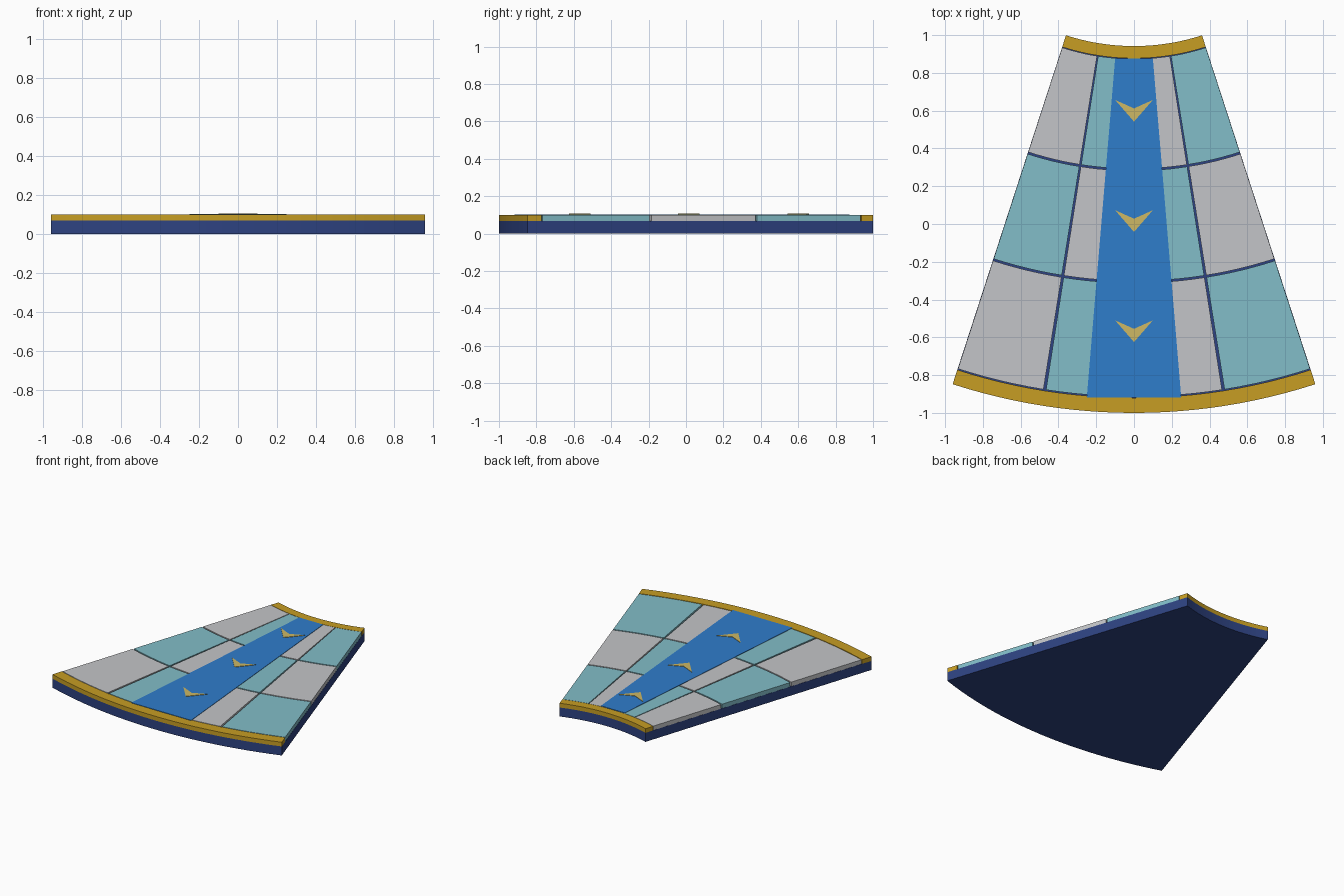
import bpy, bmesh
from math import sin, cos, radians

if "Cube" in bpy.data.objects:
    bpy.data.objects.remove(bpy.data.objects["Cube"])

CY = 2.107                      # centre of the arcs lies behind the piece
R_IN, R_OUT, HALF = 1.165, 3.107, 18.0
TRIM_IN, TRIM_OUT = 1.230, 3.027
Z_BASE, Z_TOP = 0.068, 0.1


def mat(name, rgb):
    m = bpy.data.materials.new(name)
    m.diffuse_color = (*rgb, 1)
    m.use_nodes = True
    m.node_tree.nodes["Principled BSDF"].inputs["Base Color"].default_value = m.diffuse_color
    return m


navy = mat("navy", (0.027, 0.055, 0.22))
gold = mat("gold", (0.57, 0.34, 0.017))
grey = mat("pale grey", (0.55, 0.56, 0.58))
teal = mat("pale teal", (0.225, 0.51, 0.58))
blue = mat("runner blue", (0.028, 0.205, 0.60))
sand = mat("light gold", (0.61, 0.48, 0.13))


def prism(name, outline, z0, z1, material):
    """Extrude a flat outline from z0 up to z1."""
    bm = bmesh.new()
    face = bm.faces.new([bm.verts.new((x, y, z0)) for x, y in outline])
    ext = bmesh.ops.extrude_face_region(bm, geom=[face])["geom"]
    for v in ext:
        if isinstance(v, bmesh.types.BMVert):
            v.co.z = z1
    bmesh.ops.recalc_face_normals(bm, faces=bm.faces)
    me = bpy.data.meshes.new(name)
    bm.to_mesh(me)
    bm.free()
    me.materials.append(material)
    ob = bpy.data.objects.new(name, me)
    bpy.context.collection.objects.link(ob)
    return ob


def arc(r, a0, a1, n):
    angles = [radians(a0 + (a1 - a0) * i / n) for i in range(n + 1)]
    return [(r * sin(a), CY - r * cos(a)) for a in angles]


def sector(name, r0, r1, a0, a1, z0, z1, material, n):
    return prism(name, arc(r0, a0, a1, n) + arc(r1, a1, a0, n), z0, z1, material)


# Base slab and the two raised rims
sector("base_slab", R_IN, R_OUT, -HALF, HALF, 0, Z_BASE, navy, 24)
sector("inner_rim", R_IN, TRIM_IN, -HALF, HALF, Z_BASE, Z_TOP, gold, 24)
sector("outer_rim", TRIM_OUT, R_OUT, -HALF, HALF, Z_BASE, Z_TOP, gold, 24)

# Checkered tiles with narrow grooves between them
radii = [TRIM_IN - 0.002, 1.820, 2.414, TRIM_OUT - 0.001]
GAP, AGAP = 0.005, 0.13
for row in range(3):
    for col in range(4):
        a0, a1 = -HALF + 9 * col, -HALF + 9 * (col + 1)
        a0 += 0.03 if col == 0 else AGAP
        a1 -= 0.03 if col == 3 else AGAP
        sector(f"tile_{row}_{col}", radii[row] + GAP, radii[row + 1] - GAP, a0, a1,
               Z_BASE, Z_TOP, teal if (row + col) % 2 else grey, 6)

# Tapered central runner
prism("runner", [(-0.25, -0.918), (0.25, -0.918), (0.1, 0.875), (-0.1, 0.875)],
      Z_TOP - 0.005, Z_TOP + 0.003, blue)

# Arrow markers along the runner
for i, y in enumerate((-0.57, 0.013, 0.597)):
    prism(f"arrow_{i}", [(0, y - 0.055), (0.1, y + 0.06), (0, y + 0.015), (-0.1, y + 0.06)],
          Z_TOP + 0.002, Z_TOP + 0.006, sand)
